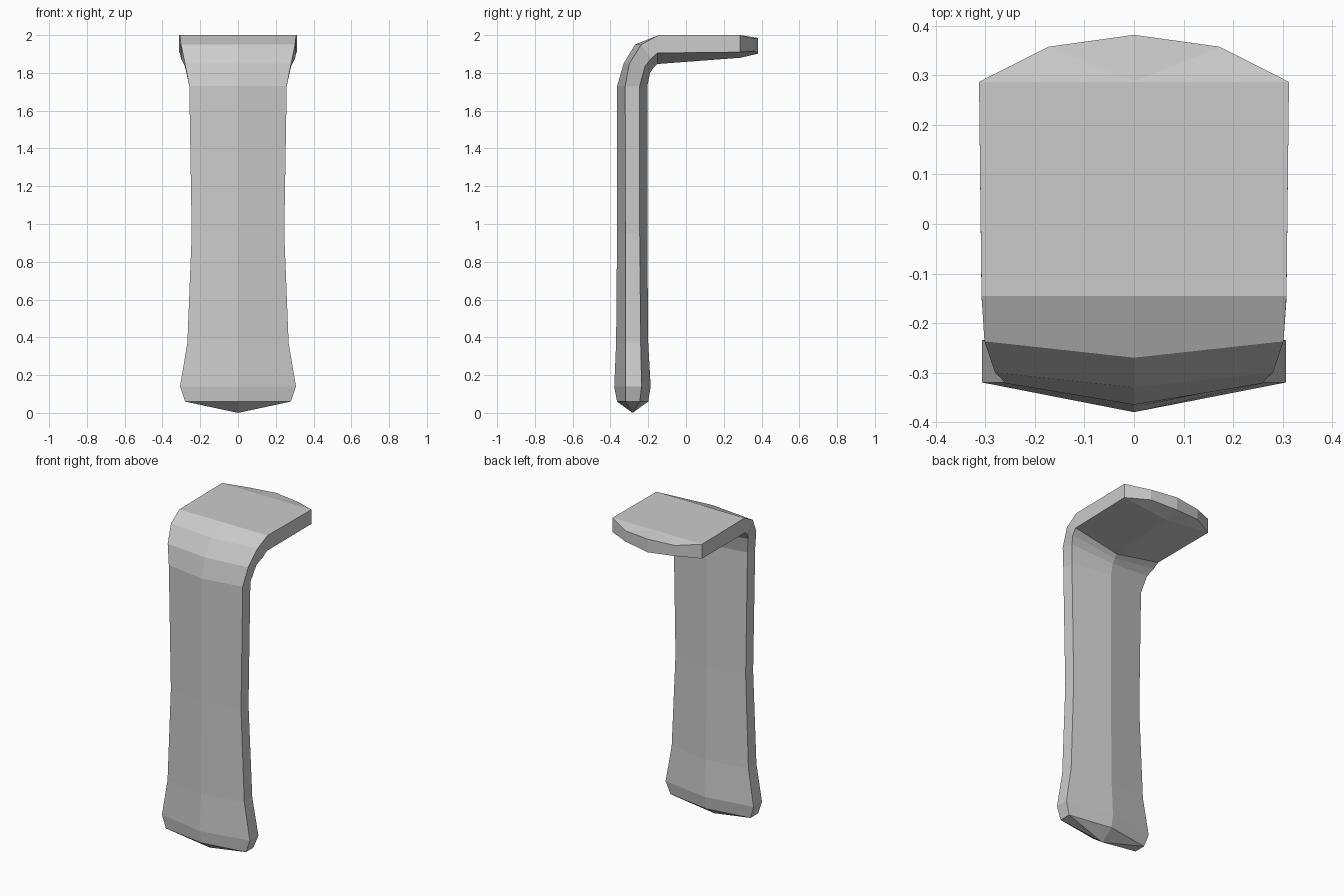
import bpy, bmesh

# Six-sided sections along the bent blade:
# half width, then (y, z) of outer centre, outer side, inner side, inner centre
SECTIONS = [
    (0.28, (-0.365, 0.06), (-0.32, 0.06), (-0.245, 0.06), (-0.20, 0.06)),
    (0.307, (-0.38, 0.14), (-0.32, 0.14), (-0.235, 0.14), (-0.187, 0.14)),
    (0.268, (-0.37, 0.37), (-0.32, 0.37), (-0.24, 0.37), (-0.20, 0.37)),
    (0.245, (-0.365, 0.95), (-0.32, 0.95), (-0.245, 0.95), (-0.205, 0.95)),
    (0.258, (-0.365, 1.73), (-0.322, 1.73), (-0.245, 1.73), (-0.205, 1.73)),
    (0.281, (-0.33, 1.85), (-0.30, 1.85), (-0.217, 1.835), (-0.19, 1.80)),
    (0.302, (-0.27, 1.95), (-0.237, 1.95), (-0.185, 1.875), (-0.172, 1.828)),
    (0.308, (-0.145, 2.0), (-0.145, 2.0), (-0.152, 1.905), (-0.152, 1.847)),
    (0.313, (0.287, 2.0), (0.287, 2.0), (0.287, 1.91), (0.287, 1.88)),
]

bm = bmesh.new()


def ring(w, oc, os, ins, ic):
    pts = [(0, *oc), (w, *os), (w, *ins), (0, *ic), (-w, *ins), (-w, *os)]
    return [bm.verts.new(p) for p in pts]


# Upright, bend and flat top arm
rings = [ring(*s) for s in SECTIONS]
for a, b in zip(rings, rings[1:]):
    for i in range(6):
        j = (i + 1) % 6
        bm.faces.new((a[i], a[j], b[j], b[i]))

# Pointed foot
foot = bm.verts.new((0, -0.283, 0))
for i in range(6):
    bm.faces.new((rings[0][i], foot, rings[0][(i + 1) % 6]))

# Rounded nose at the free end of the arm
top = [bm.verts.new(p) for p in
       ((0.313, 0.287, 2.0), (0.173, 0.358, 1.982), (0, 0.382, 1.985), (-0.173, 0.358, 1.982), (-0.313, 0.287, 2.0))]
low = [bm.verts.new(p) for p in
       ((0.313, 0.287, 1.91), (0.173, 0.358, 1.915), (0, 0.382, 1.902), (-0.173, 0.358, 1.915), (-0.313, 0.287, 1.91))]
oc, ic = rings[-1][0], rings[-1][3]
for i in range(4):
    bm.faces.new((top[i], top[i + 1], low[i + 1], low[i]))
    bm.faces.new((top[i + 1], top[i], oc))
    bm.faces.new((low[i], low[i + 1], ic))

bmesh.ops.remove_doubles(bm, verts=bm.verts, dist=0.0005)
bmesh.ops.recalc_face_normals(bm, faces=bm.faces)
mesh = bpy.data.meshes.new("bent_bracket")
bm.to_mesh(mesh)
bm.free()
bpy.context.collection.objects.link(bpy.data.objects.new("bent_bracket", mesh))
